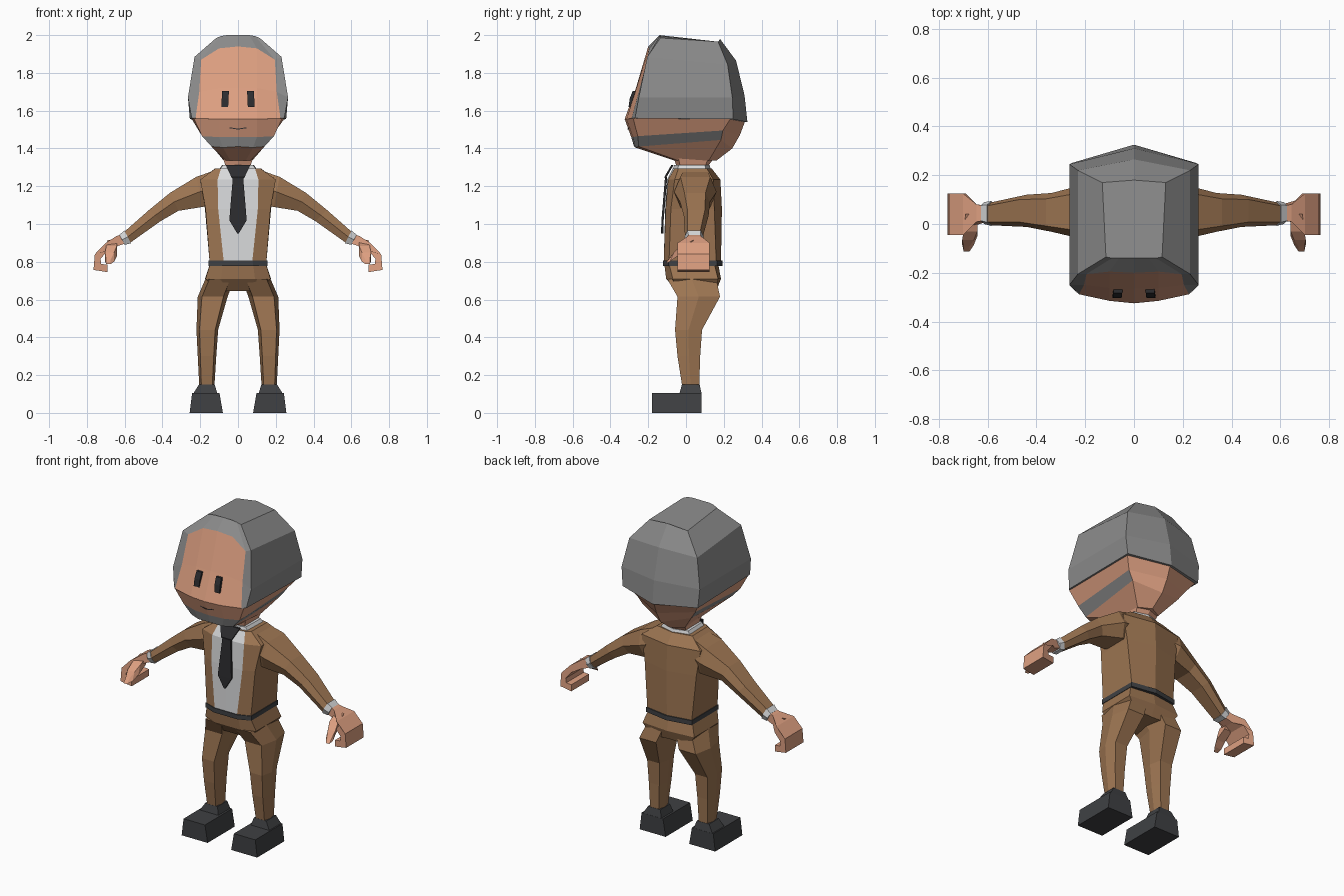
import bpy

if "Cube" in bpy.data.objects:
    bpy.data.objects.remove(bpy.data.objects["Cube"], do_unlink=True)


def material(name, r, g, b):
    m = bpy.data.materials.new(name)
    m.use_nodes = True
    m.diffuse_color = (r, g, b, 1)
    shader = next(n for n in m.node_tree.nodes if n.type == "BSDF_PRINCIPLED")
    shader.inputs["Base Color"].default_value = (r, g, b, 1)
    shader.inputs["Roughness"].default_value = 0.9
    return m


skin = material("skin", .73, .35, .22)
hair = material("grey hair", .26, .26, .26)
suit = material("brown suit", .34, .18, .085)
shirt = material("white shirt", .68, .69, .70)
dark = material("dark leather", .05, .052, .056)
black = material("black", .025, .025, .028)


def loft(name, rings, mats, rule=None, side=1):
    """Skin a closed tube through rings; rule(row, column) picks a material slot."""
    import bmesh
    bm = bmesh.new()
    rows = [[bm.verts.new((x * side, y, z)) for x, y, z in ring] for ring in rings]
    n = len(rows[0])
    for i in range(len(rows) - 1):
        for j in range(n):
            k = (j + 1) % n
            f = bm.faces.new((rows[i][j], rows[i][k], rows[i + 1][k], rows[i + 1][j]))
            if rule:
                f.material_index = rule(i, min(j, n - 1 - j))
    bm.faces.new(rows[0])
    bm.faces.new(rows[-1])
    bmesh.ops.recalc_face_normals(bm, faces=bm.faces)
    mesh = bpy.data.meshes.new(name)
    bm.to_mesh(mesh)
    bm.free()
    for m in mats:
        mesh.materials.append(m)
    ob = bpy.data.objects.new(name, mesh)
    bpy.context.collection.objects.link(ob)
    return ob


def mirrored(half):
    """Close a half ring (front centre to back centre) across x = 0."""
    return half + [(-x, y, z) for x, y, z in half[-2:0:-1]]


def level(z, *points):
    """Mirrored ring at one height."""
    return mirrored([(x, y, z) for x, y in points])


def box_ring(z, x0, x1, y0, y1):
    return [(x0, y0, z), (x1, y0, z), (x1, y1, z), (x0, y1, z)]


def leg_ring(z, x0, x1, y0, y1):
    dx, ym = (x1 - x0) * .14, (y0 + y1) / 2
    return [(x0 + dx, y0, z), (x1 - dx, y0, z), (x1, ym, z),
            (x1 - dx, y1, z), (x0 + dx, y1, z), (x0, ym, z)]


def arm_ring(top, bottom, y0, y1):
    (xt, zt), (xb, zb) = top, bottom
    xm, zm, d = (xt + xb) / 2, (zt + zb) / 2, (y1 - y0) * .15
    return [(xt, y0 + d, zt), (xm, y0, zm), (xb, y0 + d, zb),
            (xb, y1 - d, zb), (xm, y1, zm), (xt, y1 - d, zt)]


# Upper head: face panel framed by a faceted cap of hair
cap = [
    [(0, -.14, 2), (.06, -.14, 2), (.09, -.14, 1.995),
     (.115, -.135, 1.985), (.13, .17, 1.965), (0, .18, 1.98)],
    [(0, -.2, 1.94), (.1, -.195, 1.93), (.195, -.205, 1.87),
     (.23, -.205, 1.885), (.23, .22, 1.845), (0, .265, 1.865)],
    [(0, -.265, 1.72), (.1, -.262, 1.72), (.205, -.25, 1.7),
     (.265, -.25, 1.67), (.265, .245, 1.67), (0, .31, 1.68)],
    [(0, -.325, 1.555), (.1, -.315, 1.555), (.225, -.288, 1.56),
     (.245, -.27, 1.56), (.255, .25, 1.555), (0, .325, 1.54)],
]
loft("face_and_hair", [mirrored(r) for r in cap], [hair, skin],
     lambda row, col: int(row > 0 and col < 2))

# Jaw with a beard band that stops before the back of the head
jaw = [
    [(0, -.325, 1.556), (.1, -.315, 1.556), (.235, -.28, 1.56),
     (.245, .235, 1.556), (0, .312, 1.542)],
    [(0, -.29, 1.46), (.1, -.28, 1.46), (.19, -.255, 1.465),
     (.2, .195, 1.495), (0, .285, 1.47)],
    [(0, -.275, 1.41), (.08, -.268, 1.405), (.14, -.25, 1.41),
     (.165, .185, 1.445), (0, .245, 1.4)],
    [(0, -.06, 1.335), (.04, -.06, 1.335), (.065, -.04, 1.335),
     (.075, .12, 1.335), (0, .16, 1.335)],
]
loft("jaw", [mirrored(r) for r in jaw], [skin, hair],
     lambda row, col: int(row == 1 and col < 3))

# Mouth
loft("mouth", [[(x, y, z), (x, y + .01, z), (x, y + .01, z + .005), (x, y, z + .005)]
               for x, y, z in ((-.045, -.304, 1.507), (0, -.309, 1.5), (.045, -.304, 1.507))],
     [black])

# Neck and shirt collar
loft("neck", [level(1.27, (0, -.05), (.065, -.03), (.065, .1), (0, .12)),
              level(1.305, (0, -.05), (.065, -.03), (.065, .1), (0, .115)),
              level(1.35, (0, -.065), (.08, -.04), (.08, .12), (0, .15))], [skin])
loft("collar", [level(1.275, (0, -.075), (.105, -.045), (.11, .11), (0, .135)),
                level(1.312, (0, -.062), (.08, -.04), (.085, .1), (0, .125))], [shirt])

# Jacket with an open shirt front
loft("jacket", [
    level(.795, (0, -.118), (.075, -.118), (.15, -.09), (.15, .16), (0, .185)),
    level(1.08, (0, -.11), (.105, -.108), (.172, -.08), (.175, .15), (0, .19)),
    level(1.235, (0, -.1), (.108, -.095), (.2, -.06), (.2, .145), (0, .182)),
    level(1.295, (0, -.07), (.09, -.06), (.118, -.04), (.12, .11), (0, .135)),
], [suit, shirt], lambda row, col: int(col == 0))

# Tie
loft("tie", [box_ring(z, -w, w, y, y + .012) for z, w, y in (
    (1.312, .065, -.078), (1.25, .036, -.114), (1.24, .028, -.112),
    (1.02, .046, -.13), (.95, .004, -.132))], [black])

# Belt
loft("belt", [level(z, (0, -.122), (.08, -.122), (.155, -.092), (.155, .165), (0, .192))
              for z in (.778, .806)], [dark])

# Hips
loft("hips", [
    level(.79, (0, -.115), (.08, -.115), (.148, -.09), (.148, .15), (0, .17)),
    level(.71, (0, -.105), (.09, -.105), (.172, -.07), (.175, .17), (0, .185)),
    level(.645, (0, -.05), (.06, -.05), (.12, -.045), (.13, .16), (0, .15)),
], [suit])

for side, tag in ((1, "left"), (-1, "right")):
    # Eye
    loft(tag + "_eye", [box_ring(z, x - .018, x + .018, y, y + .022) for z, x, y in (
        (1.62, .07, -.304), (1.665, .068, -.298), (1.705, .066, -.282))], [black], side=side)

    # Trouser leg
    loft(tag + "_leg", [
        leg_ring(.71, .02, .172, -.1, .16), leg_ring(.615, .055, .213, -.045, .18),
        leg_ring(.44, .105, .22, -.058, .085), leg_ring(.3, .115, .213, -.045, .075),
        leg_ring(.14, .125, .205, -.02, .07)], [suit], side=side)

    # Shoe
    loft(tag + "_shoe", [
        box_ring(0, .08, .256, -.18, .083), box_ring(.105, .098, .243, -.18, .083)],
        [dark], side=side)
    loft(tag + "_ankle", [
        box_ring(.1, .108, .238, -.035, .083), box_ring(.15, .124, .207, -.022, .072)],
        [dark], side=side)

    # Sleeve and shirt cuff
    loft(tag + "_sleeve", [
        arm_ring((.11, 1.288), (.13, 1.1), -.04, .14),
        arm_ring((.22, 1.25), (.19, 1.09), -.063, .162),
        arm_ring((.36, 1.165), (.315, 1.07), -.032, .127),
        arm_ring((.47, 1.075), (.41, 1.015), -.012, .12),
        arm_ring((.605, .956), (.572, .9), -.005, .088)], [suit], side=side)
    loft(tag + "_cuff", [
        arm_ring((.602, .966), (.567, .898), -.008, .094),
        arm_ring((.628, .942), (.6, .89), 0, .09)], [shirt], side=side)

    # Curled hand: hooked outline spread across the palm width
    outline = ((.61, .948), (.645, .935), (.7, .9), (.758, .84), (.765, .757), (.69, .745),
               (.69, .785), (.724, .788), (.728, .815), (.69, .86), (.645, .88), (.59, .9))
    hand = [[], []]
    for x, z in outline:
        t = min(max((x - .64) / .05, 0), 1)
        hand[0].append((x, .015 - .06 * t, z))
        hand[1].append((x, .075 + .05 * t, z))
    loft(tag + "_hand", hand, [skin], side=side)

    # Thumb
    loft(tag + "_thumb", [[(x - w, y, z - w), (x + w, y, z - w), (x + w, y + .02, z + w),
                           (x - w, y + .02, z + w)] for x, y, z, w in (
        (.665, .02, .89, .025), (.67, -.05, .855, .028),
        (.68, -.085, .825, .024), (.686, -.112, .8, .012))], [skin], side=side)
